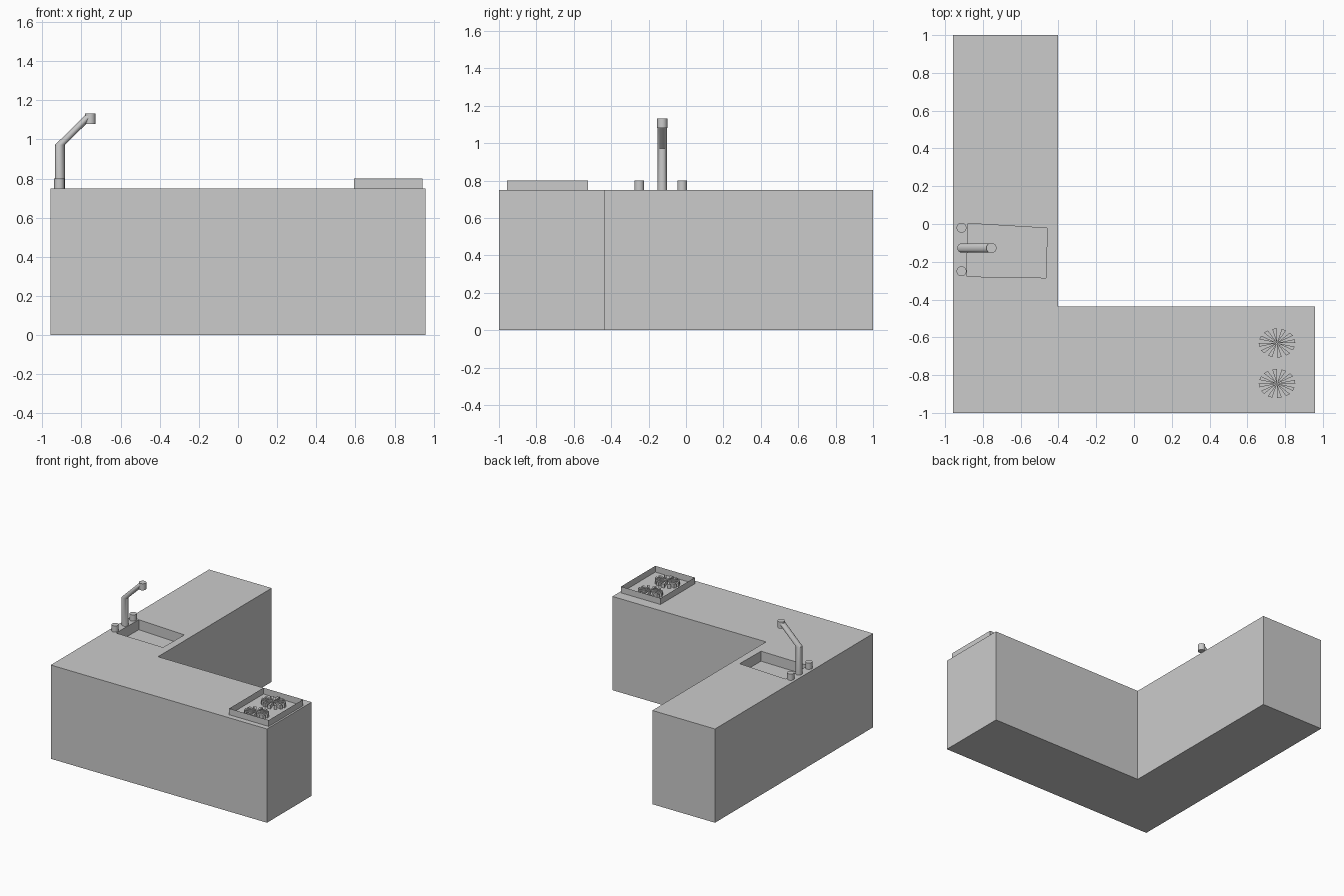
import bpy, bmesh, math
from mathutils import Vector

if "Cube" in bpy.data.objects:
    bpy.data.objects.remove(bpy.data.objects["Cube"])

TOP = 0.75


def make_object(name, bm, smooth=False):
    bmesh.ops.recalc_face_normals(bm, faces=bm.faces)
    mesh = bpy.data.meshes.new(name)
    bm.to_mesh(mesh)
    bm.free()
    obj = bpy.data.objects.new(name, mesh)
    bpy.context.collection.objects.link(obj)
    if smooth:
        bpy.ops.object.select_all(action='DESELECT')
        obj.select_set(True)
        bpy.context.view_layer.objects.active = obj
        bpy.ops.object.shade_smooth_by_angle(angle=math.radians(35))
    return obj


def add_prism(bm, outline, z0, z1):
    low = [bm.verts.new((x, y, z0)) for x, y in outline]
    high = [bm.verts.new((x, y, z1)) for x, y in outline]
    bm.faces.new(low[::-1])
    bm.faces.new(high)
    n = len(outline)
    for i in range(n):
        j = (i + 1) % n
        bm.faces.new((low[i], low[j], high[j], high[i]))


def prism(name, outline, z0, z1):
    bm = bmesh.new()
    add_prism(bm, outline, z0, z1)
    return make_object(name, bm)


def ring_tube(name, centres, radius, sides=32):
    """Tube whose rings all stay horizontal, capped at both ends."""
    bm = bmesh.new()
    rings = []
    for c in centres:
        rings.append([bm.verts.new(Vector(c) + Vector((
            radius * math.cos(2 * math.pi * i / sides),
            radius * math.sin(2 * math.pi * i / sides), 0))) for i in range(sides)])
    for a, b in zip(rings, rings[1:]):
        for i in range(sides):
            j = (i + 1) % sides
            bm.faces.new((a[i], a[j], b[j], b[i]))
    bm.faces.new(rings[0][::-1])
    bm.faces.new(rings[-1])
    return make_object(name, bm, smooth=True)


# L-shaped counter with the sink basin cut in
counter = prism("counter", [(-0.957, -1), (0.957, -1), (0.957, -0.437), (-0.402, -0.437),
                            (-0.402, 1), (-0.957, 1)], 0, TOP)
cutter = prism("sink_cutter", [(-0.885, -0.278), (-0.465, -0.285), (-0.46, -0.022), (-0.88, 0.003)],
               TOP - 0.08, TOP + 0.1)
cutter.hide_render = True
cutter.hide_set(True)
cut = counter.modifiers.new("sink", 'BOOLEAN')
cut.operation = 'DIFFERENCE'
cut.solver = 'EXACT'
cut.object = cutter

# Tap: upright, slanted arm, spout head and two knobs
tap_x, tap_y = -0.91, -0.127
ring_tube("tap_pipe", [(tap_x, tap_y, TOP), (tap_x, tap_y, 0.972), (-0.757, tap_y, 1.122)], 0.025)
ring_tube("tap_head", [(-0.755, tap_y, 1.08), (-0.755, tap_y, 1.133)], 0.027)
for label, y in (("left", -0.02), ("right", -0.25)):
    ring_tube(f"tap_knob_{label}", [(-0.913, y, TOP), (-0.913, y, 0.80)], 0.026)

# Thin-walled hob tray, open at the top
bm = bmesh.new()
x0, x1, y0, y1 = 0.592, 0.942, -0.957, -0.523
add_prism(bm, [(x0, y0), (x1, y0), (x1, y1), (x0, y1)], TOP, 0.80)
bm.faces.ensure_lookup_table()
bmesh.ops.delete(bm, geom=[bm.faces[0], bm.faces[1]], context='FACES_ONLY')
make_object("hob_tray", bm)

# Burners made of raised wedge spokes
SPOKES = 12
for label, cy in (("back", -0.63), ("front", -0.845)):
    bm = bmesh.new()
    for s in range(SPOKES):
        outline = [(0.757, cy)]
        for k in (0, 0.5):
            a = 2 * math.pi * (s + k) / SPOKES
            outline.append((0.757 + 0.097 * math.cos(a), cy + 0.077 * math.sin(a)))
        add_prism(bm, outline, TOP, TOP + 0.03)
    make_object(f"burner_{label}", bm)
